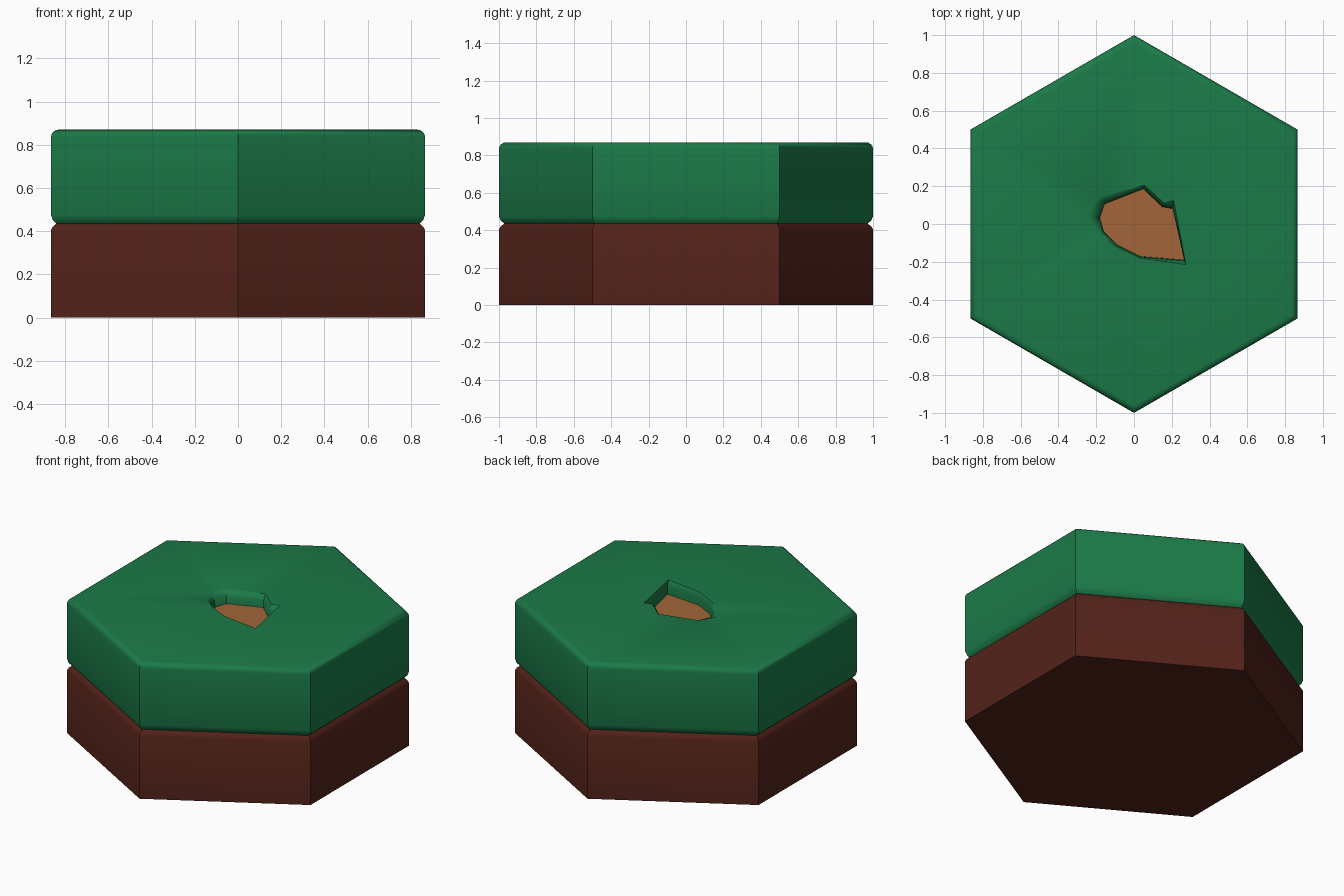
import bpy, bmesh, math

if "Cube" in bpy.data.objects:
    bpy.data.objects.remove(bpy.data.objects["Cube"])

R, H, MID = 1.0, 0.87, 0.435
AP = R * math.cos(math.radians(30))


def material(name, rgb):
    m = bpy.data.materials.new(name)
    m.diffuse_color = (*rgb, 1)
    m.use_nodes = True
    m.node_tree.nodes["Principled BSDF"].inputs["Base Color"].default_value = m.diffuse_color
    return m


def hex_ring(bm, inset, z):
    s = R * (1 - inset / AP)
    return [bm.verts.new((s * math.sin(math.radians(60 * i)),
                          s * math.cos(math.radians(60 * i)), z)) for i in range(6)]


def bridge(bm, a, b):
    n = len(a)
    for i in range(n):
        j = (i + 1) % n
        bm.faces.new((a[i], a[j], b[j], b[i]))


def loft(bm, rings):
    for a, b in zip(rings, rings[1:]):
        bridge(bm, a, b)


def loop_edges(bm, ring):
    edges = []
    for i, v in enumerate(ring):
        w = ring[(i + 1) % len(ring)]
        edges.append(bm.edges.get((v, w)) or bm.edges.new((v, w)))
    return edges


def finish(bm, name, mat):
    bmesh.ops.recalc_face_normals(bm, faces=bm.faces)
    me = bpy.data.meshes.new(name)
    bm.to_mesh(me)
    bm.free()
    ob = bpy.data.objects.new(name, me)
    bpy.context.collection.objects.link(ob)
    me.materials.append(mat)
    bpy.ops.object.select_all(action='DESELECT')
    ob.select_set(True)
    bpy.context.view_layer.objects.active = ob
    bpy.ops.object.shade_smooth_by_angle(angle=math.radians(35))
    return ob


green = material("grass", (0.011, 0.195, 0.065))
brown = material("soil", (0.085, 0.016, 0.010))
tan = material("bare_earth", (0.36, 0.13, 0.04))

# Lower soil slab with a chamfered top edge
bm = bmesh.new()
rings = [hex_ring(bm, i, z) for i, z in ((0, 0), (0, 0.405), (0.008, 0.42), (0.025, MID))]
loft(bm, rings)
bm.faces.new(rings[0])
bm.faces.new(rings[-1])
finish(bm, "soil_base", brown)

# Floor and lip outlines of the broken patch, in matching order
floor = [(-0.18, 0.03), (-0.155, 0.105), (0.05, 0.185), (0.15, 0.09), (0.205, 0.08),
         (0.265, -0.19), (0.03, -0.17), (-0.09, -0.11), (-0.16, -0.04)]
lip = [(-0.25, 0.03), (-0.19, 0.14), (0.055, 0.205), (0.16, 0.11), (0.21, 0.125),
       (0.275, -0.215), (0.03, -0.18), (-0.095, -0.12), (-0.18, -0.055)]
FLOOR_Z = 0.79

# Grass slab: rounded rim, and a hole with a soft lip in the top
bm = bmesh.new()
profile = [(0.025, MID), (0.008, 0.452), (0, 0.475)]
for k in range(5):
    a = math.radians(22.5 * k)
    profile.append((0.035 * (1 - math.cos(a)), H - 0.035 * (1 - math.sin(a))))
rings = [hex_ring(bm, i, z) for i, z in profile]
loft(bm, rings)
bm.faces.new(rings[0])
hole = []
for t, z in ((1, H), (0.5, H - 0.012), (0.15, H - 0.035), (0, FLOOR_Z - 0.01)):
    hole.append([bm.verts.new((f[0] + t * (l[0] - f[0]), f[1] + t * (l[1] - f[1]), z))
                 for f, l in zip(floor, lip)])
loft(bm, hole)
bmesh.ops.triangle_fill(bm, use_beauty=True, normal=(0, 0, 1),
                        edges=loop_edges(bm, rings[-1]) + loop_edges(bm, hole[0]))
finish(bm, "grass_top", green)

# Bare earth showing in the hole
bm = bmesh.new()
bm.faces.new([bm.verts.new((x * 1.03, y * 1.03, FLOOR_Z)) for x, y in reversed(floor)])
finish(bm, "earth_patch", tan)
